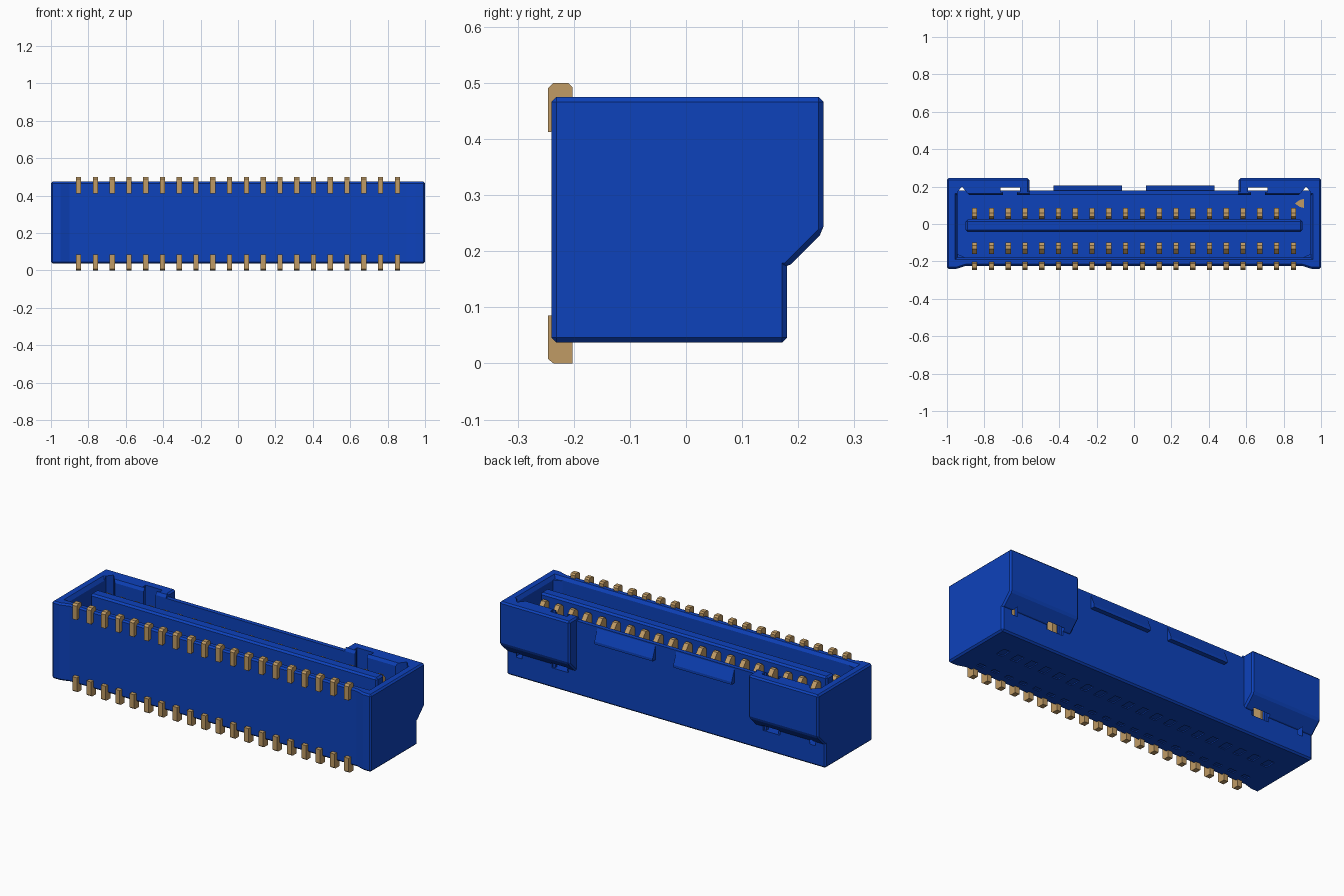
import bpy, bmesh
from mathutils import Vector

cube = bpy.data.objects.get("Cube")
if cube:
    bpy.data.objects.remove(cube, do_unlink=True)


def material(name, rgb):
    m = bpy.data.materials.new(name)
    m.use_nodes = True
    m.diffuse_color = (*rgb, 1)
    m.node_tree.nodes["Principled BSDF"].inputs["Base Color"].default_value = (*rgb, 1)
    return m


BLUE = material("blue plastic", (0.004, 0.054, 0.5))
GOLD = material("gold metal", (0.53, 0.33, 0.13))
BOTTOM, TOP = 0.037, 0.475
PIN_X = [(i - 9.5) * 0.0897 for i in range(20)]


def add_prism(bm, points, lo, hi, axis="z", grow=(1, 1)):
    """Extrude an outline: (x, y) along z, or (y, z) along x."""
    place = (lambda p, h: Vector((p[0], p[1], h))) if axis == "z" else \
            (lambda p, h: Vector((h, p[0], p[1])))
    a = [bm.verts.new(place(p, lo)) for p in points]
    b = [bm.verts.new(place((p[0] * grow[0], p[1] * grow[1]), hi)) for p in points]
    bm.faces.new(a)
    bm.faces.new(b)
    for i in range(len(a)):
        j = (i + 1) % len(a)
        bm.faces.new((a[i], a[j], b[j], b[i]))


def rect(x0, x1, y0, y1):
    return [(x0, y0), (x1, y0), (x1, y1), (x0, y1)]


def mirrored(half):
    """Close an outline given for +x by reflecting it in x."""
    return half + [(-x, y) for x, y in reversed(half)]


def finish(name, bm, mat):
    bmesh.ops.recalc_face_normals(bm, faces=bm.faces)
    mesh = bpy.data.meshes.new(name)
    bm.to_mesh(mesh)
    bm.free()
    mesh.materials.append(mat)
    ob = bpy.data.objects.new(name, mesh)
    bpy.context.collection.objects.link(ob)
    return ob


def prism(name, points, lo, hi, mat=BLUE, **kw):
    bm = bmesh.new()
    add_prism(bm, points, lo, hi, **kw)
    return finish(name, bm, mat)


def apply(ob, mod):
    bpy.context.view_layer.objects.active = ob
    bpy.ops.object.modifier_apply(modifier=mod.name)


def bevel(ob, width):
    mod = ob.modifiers.new("bevel", "BEVEL")
    mod.width, mod.segments = width, 1
    mod.limit_method, mod.angle_limit = "ANGLE", 0.6
    apply(ob, mod)


def combine(ob, other, operation):
    other.hide_render = True
    mod = ob.modifiers.new("boolean", "BOOLEAN")
    mod.object, mod.operation, mod.solver = other, operation, "EXACT"
    apply(ob, mod)
    bpy.data.objects.remove(other, do_unlink=True)


# Housing: long block with a shallow recess along the front for the pins
housing = prism("housing", mirrored([(0.9, -0.224), (0.95, -0.24), (1, -0.24), (1, 0.18)]),
                BOTTOM, TOP)
bevel(housing, 0.009)

# Overhanging rear shoulders at both ends
shoulder = [(0.1, 0.17), (0.18, 0.17), (0.245, 0.235), (0.245, TOP), (0.1, TOP)]
for lo, hi in ((-1, -0.56), (0.56, 1)):
    block = prism("shoulder", shoulder, lo, hi, axis="x")
    bevel(block, 0.009)
    combine(housing, block, "UNION")

# Lowered rear wall between the shoulders
combine(housing, prism("wall_cutter", rect(-0.56, 0.56, 0.1, 0.4), 0.457, 0.6), "DIFFERENCE")

# Mating cavity with key slots and corner reliefs, then its flared lip
cavity = mirrored([(0.9, -0.18), (0.945, -0.16), (0.945, 0.17), (0.92, 0.2), (0.895, 0.17),
                   (0.88, 0.155), (0.7, 0.155), (0.7, 0.17), (0.715, 0.17), (0.715, 0.195),
                   (0.61, 0.195), (0.61, 0.17), (0.625, 0.17), (0.625, 0.155)])
combine(housing, prism("cavity_cutter", cavity, 0.15, 0.6), "DIFFERENCE")
lip = rect(-0.945, 0.945, -0.178, 0.153)
combine(housing, prism("lip_cutter", lip, 0.455, 0.477, grow=(1.015, 1.08)), "DIFFERENCE")

# Shallow slots under each contact
bm = bmesh.new()
for x in PIN_X:
    for y0, y1 in ((-0.17, -0.145), (-0.02, 0.04)):
        add_prism(bm, rect(x - 0.02, x + 0.02, y0, y1), 0, BOTTOM + 0.006)
combine(housing, finish("slot_cutter", bm, BLUE), "DIFFERENCE")

# Central tongue
tongue = prism("tongue", rect(-0.9, 0.9, -0.042, 0.024), 0.14, 0.468)
bevel(tongue, 0.01)

# Wedge catches on the rear wall
for side, lo in (("right", -0.43), ("left", 0.065)):
    prism(side + "_catch", [(0.17, 0.45), (0.18, 0.45), (0.206, 0.385), (0.206, 0.37), (0.17, 0.37)],
          lo, lo + 0.365, axis="x")


def pin_row(name, profile, width):
    bm = bmesh.new()
    for x in PIN_X:
        add_prism(bm, profile, x - width / 2, x + width / 2, axis="x")
    return finish(name, bm, GOLD)


# Exposed pins at the top and bottom of the front
pin_row("upper_pins", [(-0.246, 0.412), (-0.246, 0.49), (-0.236, 0.5), (-0.21, 0.5),
                       (-0.202, 0.492), (-0.202, 0.42)], 0.028)
pin_row("lower_pins", [(-0.246, 0.085), (-0.246, 0.008), (-0.236, 0), (-0.202, 0),
                       (-0.202, 0.085)], 0.028)

# Spring contacts on both sides of the tongue
pin_row("rear_contacts", [(0.028, 0.14), (0.028, 0.43), (0.04, 0.445), (0.06, 0.445),
                          (0.085, 0.415), (0.085, 0.14)], 0.028)
pin_row("front_contacts", [(-0.16, 0.14), (-0.16, 0.385), (-0.135, 0.41), (-0.115, 0.41),
                           (-0.1, 0.395), (-0.1, 0.14)], 0.028)

# First-position marker on the cavity floor
prism("position_marker", [(0.86, 0.11), (0.885, 0.092), (0.91, 0.085), (0.91, 0.135), (0.885, 0.128)],
      0.145, 0.158, GOLD)
